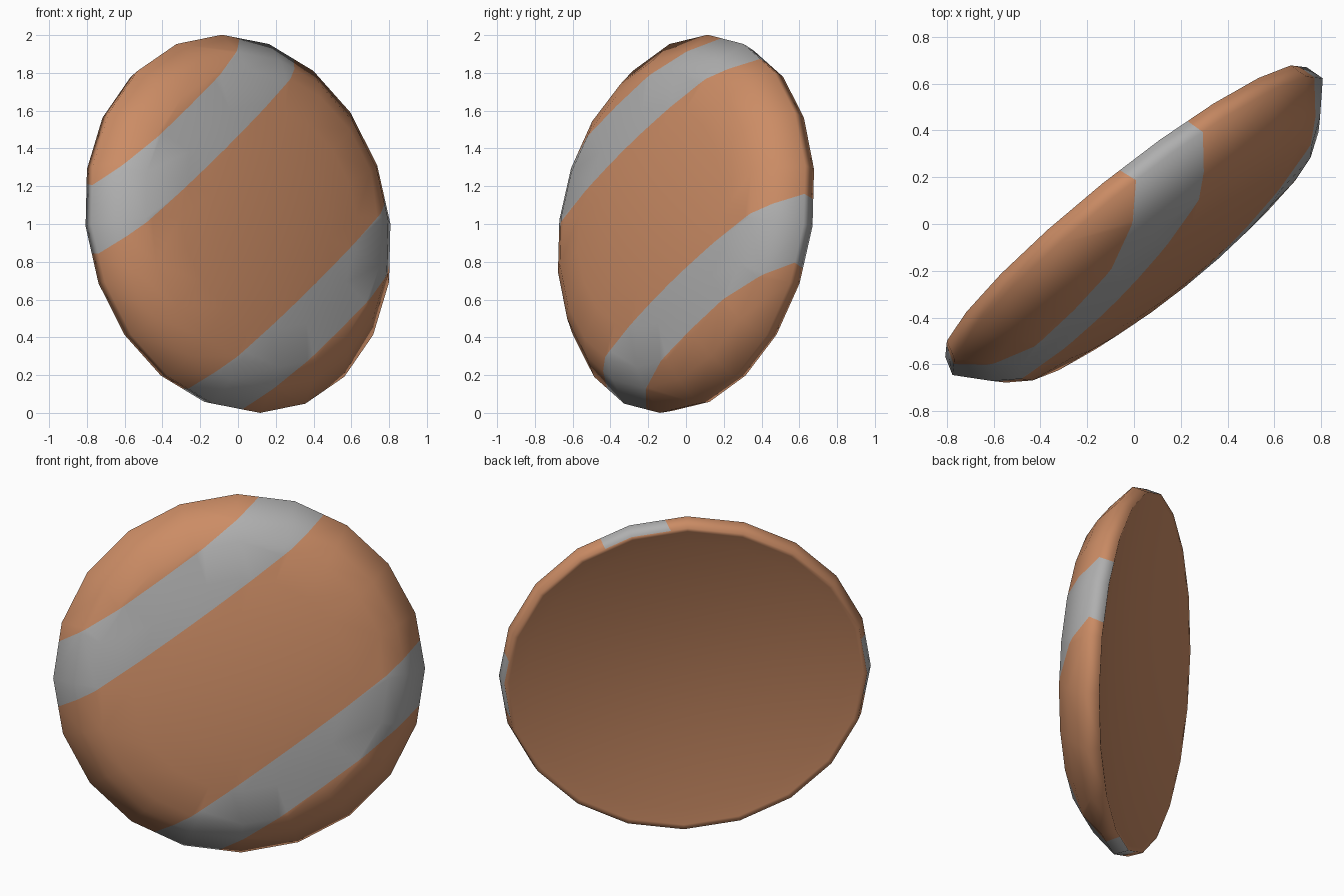
import bpy, bmesh, math
from mathutils import Matrix, Vector

if "Cube" in bpy.data.objects:
    bpy.data.objects.remove(bpy.data.objects["Cube"])

SIDES = 20
LIP, DEPTH = 0.965, 0.10
# Profile (radius, height along disc axis): shallow hollow back, lip, rim, dome
HOLLOW = [(r, -0.055 + DEPTH * (1 - (r / LIP) ** 2)) for r in (0.25, 0.5, 0.72, 0.88, LIP)]
DOME = [(0.99, -0.061), (1.014, 0.02), (0.90, 0.145), (0.80, 0.215),
        (0.60, 0.254), (0.4, 0.277), (0.2, 0.29)]
PROFILE = HOLLOW + DOME
POLES = (-0.055 + DEPTH, 0.294)
STRIPE_IN, STRIPE_OUT = 0.445, 0.74
SLANT = math.radians(35.6)


def material(name, color):
    m = bpy.data.materials.new(name)
    m.diffuse_color = (*color, 1)
    m.use_nodes = True
    m.node_tree.nodes["Principled BSDF"].inputs["Base Color"].default_value = m.diffuse_color
    return m


bm = bmesh.new()
rings = [[bm.verts.new((r * math.cos(2 * math.pi * i / SIDES),
                        r * math.sin(2 * math.pi * i / SIDES), h))
          for i in range(SIDES)] for r, h in PROFILE]

# Hollow back, rim and dome
for a, b in zip(rings, rings[1:]):
    for i in range(SIDES):
        j = (i + 1) % SIDES
        bm.faces.new((a[i], a[j], b[j], b[i]))
back, top = (bm.verts.new((0, 0, z)) for z in POLES)
for i in range(SIDES):
    j = (i + 1) % SIDES
    bm.faces.new((rings[0][j], rings[0][i], back))
    bm.faces.new((rings[-1][i], rings[-1][j], top))
bm.normal_update()

# Slanted stripes: cut the domed side and colour the faces between the cuts
across = Vector((-math.sin(SLANT), math.cos(SLANT), 0))
for d in (-STRIPE_OUT, -STRIPE_IN, STRIPE_IN, STRIPE_OUT):
    front = [f for f in bm.faces if f.normal.z > -0.8]
    edges = {e for f in front for e in f.edges}
    verts = {v for f in front for v in f.verts}
    bmesh.ops.bisect_plane(bm, geom=front + list(edges) + list(verts),
                           plane_co=across * d, plane_no=across)
    bm.normal_update()
for f in bm.faces:
    d = abs(f.calc_center_median().dot(across))
    if f.normal.z > -0.8 and STRIPE_IN < d < STRIPE_OUT:
        f.material_index = 1
    f.smooth = True

# Tilt: disc faces front right and slightly up
az, tilt = math.atan2(0.625, 0.78), math.asin(0.16)
bm.transform(Matrix.Rotation(az, 4, 'Z') @ Matrix.Rotation(math.pi / 2 - tilt, 4, 'X'))

# Stand on the ground, centred
lo = [min(v.co[k] for v in bm.verts) for k in range(3)]
hi = [max(v.co[k] for v in bm.verts) for k in range(3)]
bmesh.ops.translate(bm, verts=bm.verts,
                    vec=(-(lo[0] + hi[0]) / 2, -(lo[1] + hi[1]) / 2, -lo[2]))

mesh = bpy.data.meshes.new("striped_disc")
bm.to_mesh(mesh)
bm.free()
mesh.materials.append(material("copper_orange", (0.60, 0.263, 0.13)))
mesh.materials.append(material("stripe_grey", (0.43, 0.43, 0.43)))
disc = bpy.data.objects.new("striped_disc", mesh)
bpy.context.collection.objects.link(disc)
